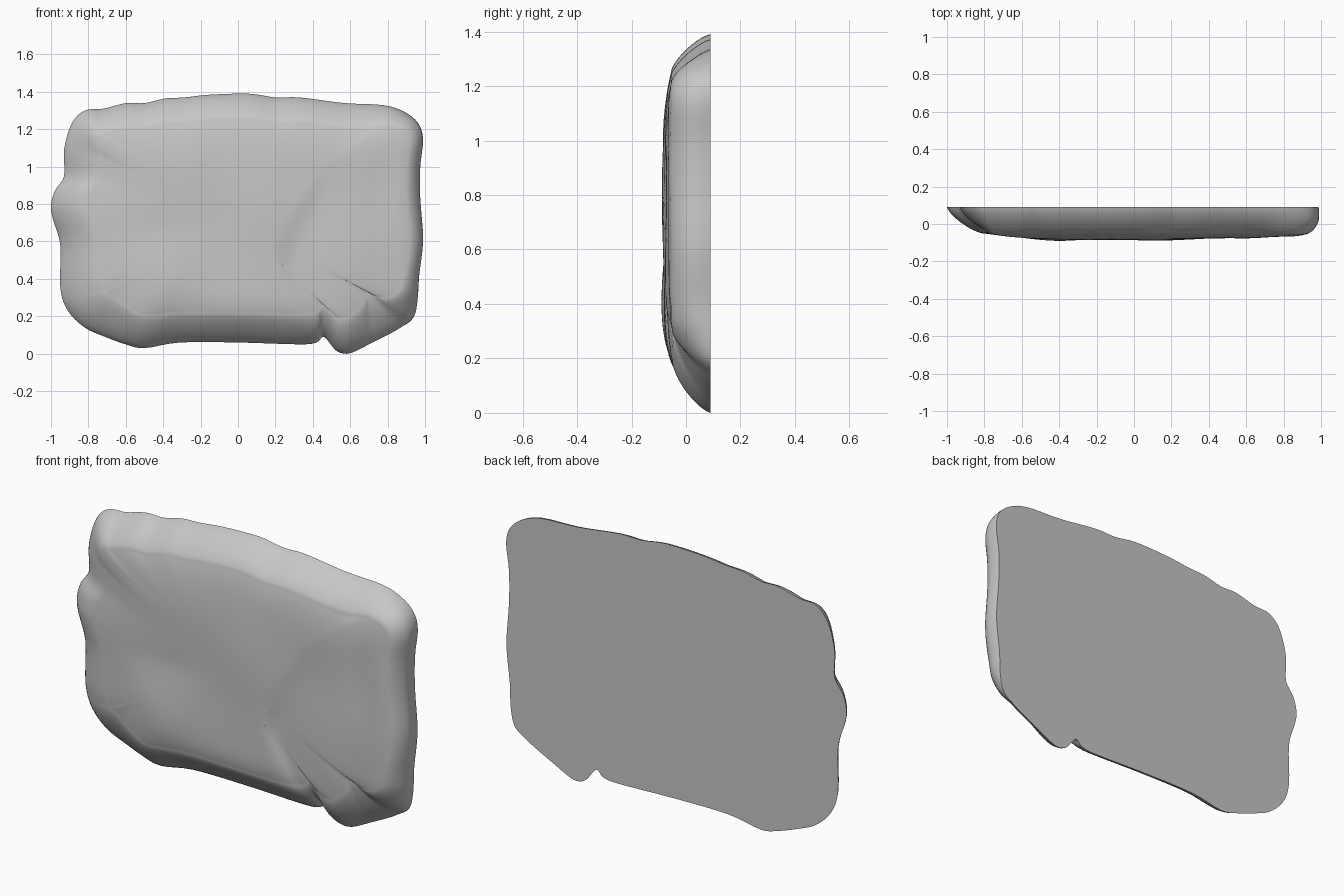
import bpy
import bmesh
import math
from mathutils import Vector

default_cube = bpy.data.objects.get("Cube")
if default_cube:
    bpy.data.objects.remove(default_cube, do_unlink=True)

BACK = 0.09
RIM_THICKNESS = 0.145
CROWN = 0.024
STEPS_PER_POINT = 4
EDGE_RINGS = 14
FACE_RINGS = 24
MIDDLE = Vector((0, 0.7))

# Uneven outline of the slab, as x and z
OUTLINE = [
    (-.93, .95), (-.93, 1.09), (-.89, 1.23), (-.82, 1.3), (-.72, 1.31), (-.6, 1.34),
    (-.5, 1.34), (-.39, 1.365), (-.29, 1.37), (-.15, 1.385), (.06, 1.39), (.2, 1.37),
    (.33, 1.37), (.57, 1.34), (.78, 1.33), (.89, 1.3), (.97, 1.24), (1, 1.15),
    (.985, 1), (.985, .83), (1, .61), (.98, .42), (.97, .29), (.94, .19), (.87, .14),
    (.8, .1), (.7, .05), (.62, .01), (.57, 0), (.52, .02), (.46, .09), (.42, .06),
    (.33, .05), (0, .06), (-.31, .06), (-.5, .03), (-.6, .05), (-.71, .09),
    (-.82, .14), (-.91, .23), (-.95, .35), (-.95, .58), (-.99, .72), (-1, .79), (-.98, .87),
]

# Soft swellings and hollows on the face: x, z, x radius, z radius, height
LUMPS = [
    (-.42, .38, .16, .16, .012),
    (0, .22, .4, .12, .008),
    (-.4, .66, .2, .1, -.005),
    (-.3, 1, .3, .2, .005),
    (.1, .8, .2, .3, .008),
    (.73, .35, .1, .2, -.008),
    (.75, .9, .08, .25, -.006),
    (.88, .8, .06, .4, .006),
    (-.75, .85, .12, .2, -.006),
]


def smooth_outline(points, steps):
    """Closed smooth curve through the points."""
    pts = [Vector(p) for p in points]
    count = len(pts)
    curve = []
    for i in range(count):
        a, b, c, d = (pts[(i + k) % count] for k in (-1, 0, 1, 2))
        for s in range(steps):
            t = s / steps
            curve.append(b + (c - a) * t / 2
                         + (a - b * 2.5 + c * 2 - d / 2) * t ** 2
                         + (b * 3 - a - c * 3 + d) * t ** 3 / 2)
    return curve


def rim_shape(p):
    """Inward direction, width, bevel amount and overhang of the rim at p."""
    core = Vector((max(-.68, min(.68, p.x)), max(.35, min(1.05, p.y))))
    reach = (core - p).length
    n = (core - p).normalized()
    corner = math.exp(-((abs(p.x) - .85) / .25) ** 2 - ((p.y - .1) / .2) ** 2)
    side = .21 if n.x > 0 else .09
    cap = .16 if n.y > 0 else .14
    width = side * n.x ** 2 + cap * n.y ** 2 + .14 * corner
    right = max(0, -n.x) ** 2 * (1 - corner)
    return n, min(width, .9 * reach), .6 * (1 - right), .015 * right


def relief(p):
    """Height of the worn face, with one bent crease and softer lumps."""
    height = 0
    for x, z, rx, rz, h in LUMPS:
        height += h * math.exp(-((p.x - x) / rx) ** 2 - ((p.y - z) / rz) ** 2)
    gap = p.x - (.15 + .55 * math.hypot(p.y - .5, .08))
    fade = math.exp(-((p.y - .45) / .45) ** 4)
    if gap > 0:
        step = min(1, gap / .1)
        height -= .016 * fade * math.exp(-(gap / .25) ** 2) * step * step * (3 - 2 * step)
    height += .002 * math.sin(9 * p.x + 4 * p.y) * math.sin(7 * p.y - 3 * p.x)
    return height


# Stone colour
stone = bpy.data.materials.new("stone_grey")
stone.use_nodes = True
stone.diffuse_color = (.57, .57, .57, 1)
stone.node_tree.nodes["Principled BSDF"].inputs["Base Color"].default_value = (.57, .57, .57, 1)

# Rings from the back edge and round the rim
rim = smooth_outline(OUTLINE, STEPS_PER_POINT)
bm = bmesh.new()
rings = []
for k in range(EDGE_RINGS + 1):
    angle = k / EDGE_RINGS * math.pi / 2
    rise = math.sin(angle)
    ring = []
    for p in rim:
        n, width, bevel, overhang = rim_shape(p)
        inset = width * ((1 - math.cos(angle)) * (1 - bevel) + rise ** 1.3 * bevel)
        q = p + n * (inset + overhang * max(0, 1 - 3 * k / EDGE_RINGS))
        ring.append(bm.verts.new((q.x, BACK - rise * RIM_THICKNESS - rise ** 4 * relief(q), q.y)))
    rings.append(ring)

# Rings over the gently crowned face
shoulder = [Vector((v.co.x, v.co.z)) for v in rings[-1]]
for k in range(1, FACE_RINGS):
    t = (k / FACE_RINGS) ** 1.3
    crown = CROWN * (1 - (1 - t) ** 6)
    ring = []
    for p in shoulder:
        q = p.lerp(MIDDLE, t)
        ring.append(bm.verts.new((q.x, BACK - RIM_THICKNESS - crown - relief(q), q.y)))
    rings.append(ring)

for outer, inner in zip(rings, rings[1:]):
    for i in range(len(rim)):
        j = (i + 1) % len(rim)
        bm.faces.new((outer[i], outer[j], inner[j], inner[i]))
bm.faces.new(rings[-1])

# Flat back
bm.faces.new(rings[0])
bmesh.ops.recalc_face_normals(bm, faces=bm.faces)

mesh = bpy.data.meshes.new("stone_slab")
bm.to_mesh(mesh)
bm.free()
mesh.materials.append(stone)
slab = bpy.data.objects.new("stone_slab", mesh)
bpy.context.collection.objects.link(slab)

# Smooth stone with a crisp back edge
bpy.ops.object.select_all(action='DESELECT')
slab.select_set(True)
bpy.context.view_layer.objects.active = slab
bpy.ops.object.shade_smooth_by_angle(angle=math.radians(45))
